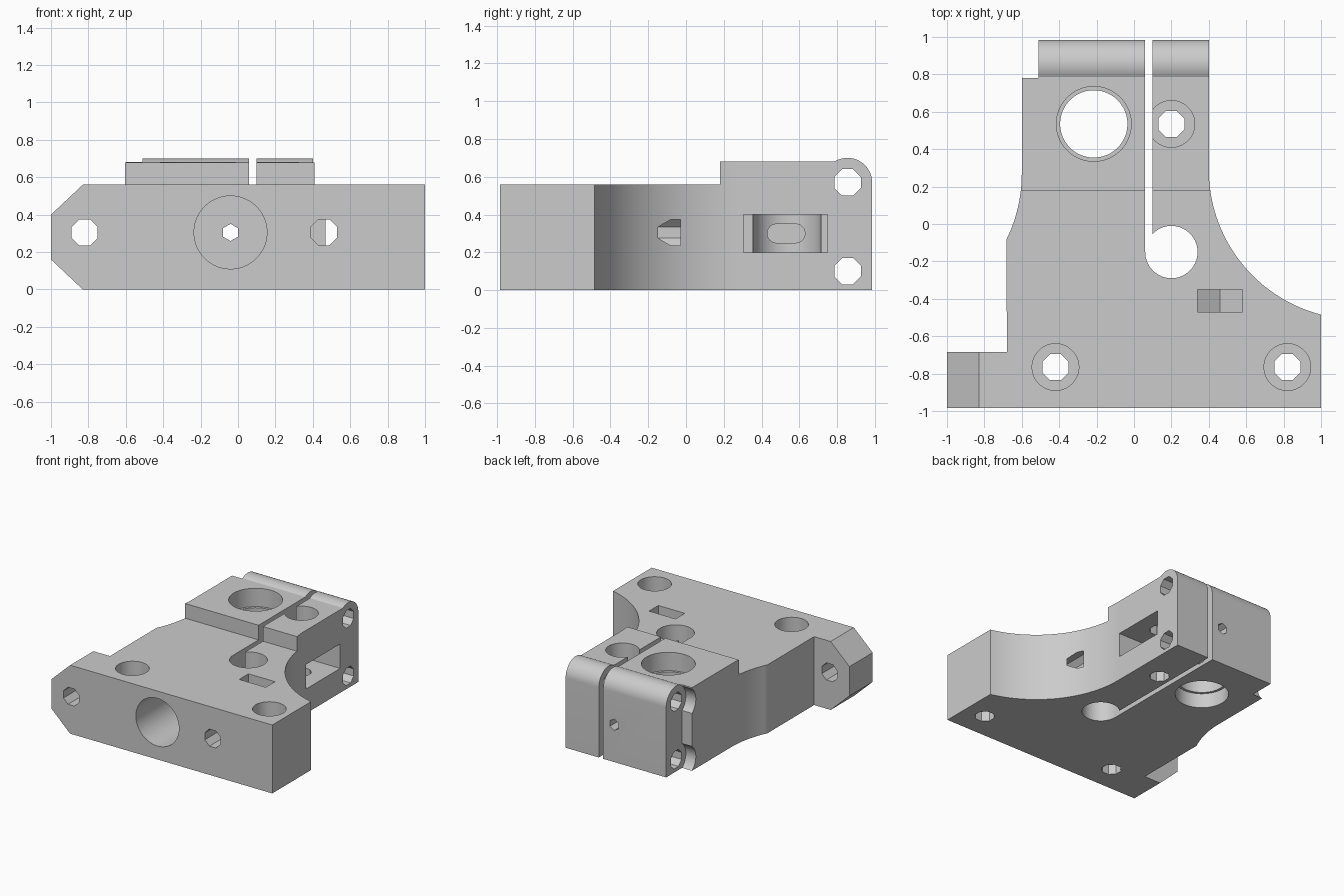
import bpy, bmesh, math
from mathutils import Vector

cube = bpy.data.objects.get("Cube")
if cube:
    bpy.data.objects.remove(cube, do_unlink=True)

grey = bpy.data.materials.new("plain grey")
grey.use_nodes = True
grey.diffuse_color = (0.6, 0.6, 0.6, 1)
grey.node_tree.nodes["Principled BSDF"].inputs["Base Color"].default_value = (0.6, 0.6, 0.6, 1)


def arc(cx, cy, r, start, end, steps=24):
    angles = [math.radians(start + (end - start) * i / steps) for i in range(steps + 1)]
    return [(cx + r * math.cos(a), cy + r * math.sin(a)) for a in angles]


def ring(cx, cy, r, sides):
    # polygon with flats on the sides, r measured to the flats when faceted
    if sides <= 8:
        r /= math.cos(math.pi / sides)
    return arc(cx, cy, r, 180 / sides, 180 / sides + 360, sides)[:-1]


def prism(name, points, axis, low, high):
    place = {"x": lambda a, b, h: (h, a, b),
             "y": lambda a, b, h: (a, h, b),
             "z": lambda a, b, h: (a, b, h)}[axis]
    bm = bmesh.new()
    face = bm.faces.new([bm.verts.new(place(a, b, low)) for a, b in points])
    extruded = bmesh.ops.extrude_face_region(bm, geom=[face])["geom"]
    shift = Vector(place(0, 0, high - low))
    bmesh.ops.translate(bm, vec=shift, verts=[v for v in extruded if isinstance(v, bmesh.types.BMVert)])
    bmesh.ops.recalc_face_normals(bm, faces=bm.faces[:])
    mesh = bpy.data.meshes.new(name)
    bm.to_mesh(mesh)
    bm.free()
    mesh.materials.append(grey)
    obj = bpy.data.objects.new(name, mesh)
    bpy.context.collection.objects.link(obj)
    return obj


def rect(a0, a1, b0, b1):
    return [(a0, b0), (a1, b0), (a1, b1), (a0, b1)]


# Plan outline with the two concave sweeps
outline = [(-1.1, -1.1), (1, -1.1)]
outline += arc(1.2, 0.29, 0.8, 255.5, 180, 32)
outline += [(0.4, 1.1), (-0.51, 1.1), (-0.51, 0.78), (-0.6, 0.78)]
outline += arc(-1.4, 0.27, 0.8, 0, -26, 12)
outline += [(-0.68, -0.685), (-1.1, -0.685)]
body = prism("clamp_bracket", outline, "z", -0.1, 0.9)


def combine(tool, operation="DIFFERENCE"):
    tool.hide_render = True
    mod = body.modifiers.new("cut", "BOOLEAN")
    mod.operation = operation
    mod.solver = "EXACT"
    mod.object = tool
    bpy.context.view_layer.update()
    graph = bpy.context.evaluated_depsgraph_get()
    result = bpy.data.meshes.new_from_object(body.evaluated_get(graph))
    body.modifiers.clear()
    body.data = result
    bpy.data.objects.remove(tool, do_unlink=True)


def cut(points, axis, low, high):
    combine(prism("cutter", points, axis, low, high))


# Stepped side profile with rounded rear knuckle
side = [(-0.985, 0), (0.985, 0)]
side += arc(0.855, 0.57, 0.13, 0, 122, 20)
side += [(0.18, 0.68), (0.18, 0.56), (-0.985, 0.56)]
combine(prism("side_profile", side, "x", -1.5, 1.5), "INTERSECT")

# Chamfered ear
front = [(-1, 0.16), (-0.83, 0), (-0.8, -0.05), (1.1, -0.05), (1.1, 0.86), (-0.51, 0.86), (-1, 0.4)]
combine(prism("front_profile", front, "y", -1.5, 1.5), "INTERSECT")

# Clamping slot and its relief hole
cut(ring(0.2, -0.15, 0.14, 48), "z", -0.2, 1)
cut(rect(0.06, 0.1, -0.15, 1.2), "z", -0.2, 1)

# Large vertical bore with wider ends
cut(ring(-0.215, 0.535, 0.18, 64), "z", -0.2, 1)
cut(ring(-0.215, 0.535, 0.2, 64), "z", 0.53, 1)
cut(ring(-0.215, 0.535, 0.2, 64), "z", -0.2, 0.12)

# Side window and the oblong pocket opposite
cut(rect(0.305, 0.75, 0.2, 0.4), "x", -0.215, 0.6)
pocket = arc(0.58, 0.3, 0.05, -90, 90, 12) + arc(0.48, 0.3, 0.05, 90, 270, 12)
cut(pocket, "x", -0.45, -0.25)

# Counterbored vertical screw holes
for x, y, floor in ((-0.42, -0.765, 0.3), (0.82, -0.765, 0.3), (0.2, 0.535, 0.48)):
    cut(ring(x, y, 0.07, 8), "z", -0.2, 1)
    cut(ring(x, y, 0.125, 48), "z", floor, 1)

# Cross screw holes with head clearance
for z in (0.1, 0.57):
    cut(ring(0.855, z, 0.07, 8), "x", -1.2, 1.2)
    cut(ring(0.855, z, 0.125, 48), "x", -0.9, -0.51)

# Front bore, small through hole and horizontal screw holes
cut(ring(-0.04, 0.305, 0.195, 64), "y", -1.2, -0.48)
cut(arc(-0.04, 0.305, 0.046, 30, 330, 5), "y", -1.2, 1.2)
cut(ring(-0.82, 0.305, 0.07, 8), "y", -1.2, -0.5)
cut(ring(0.46, 0.305, 0.07, 8), "y", -1.2, -0.03)

# Nut slot with pointed floor
cut([(0.34, 0.9), (0.34, 0.235), (0.46, 0.165), (0.58, 0.235), (0.58, 0.9)], "y", -0.47, -0.35)

bpy.ops.object.select_all(action="DESELECT")
body.select_set(True)
bpy.context.view_layer.objects.active = body
bpy.ops.object.shade_smooth_by_angle(angle=math.radians(28))
